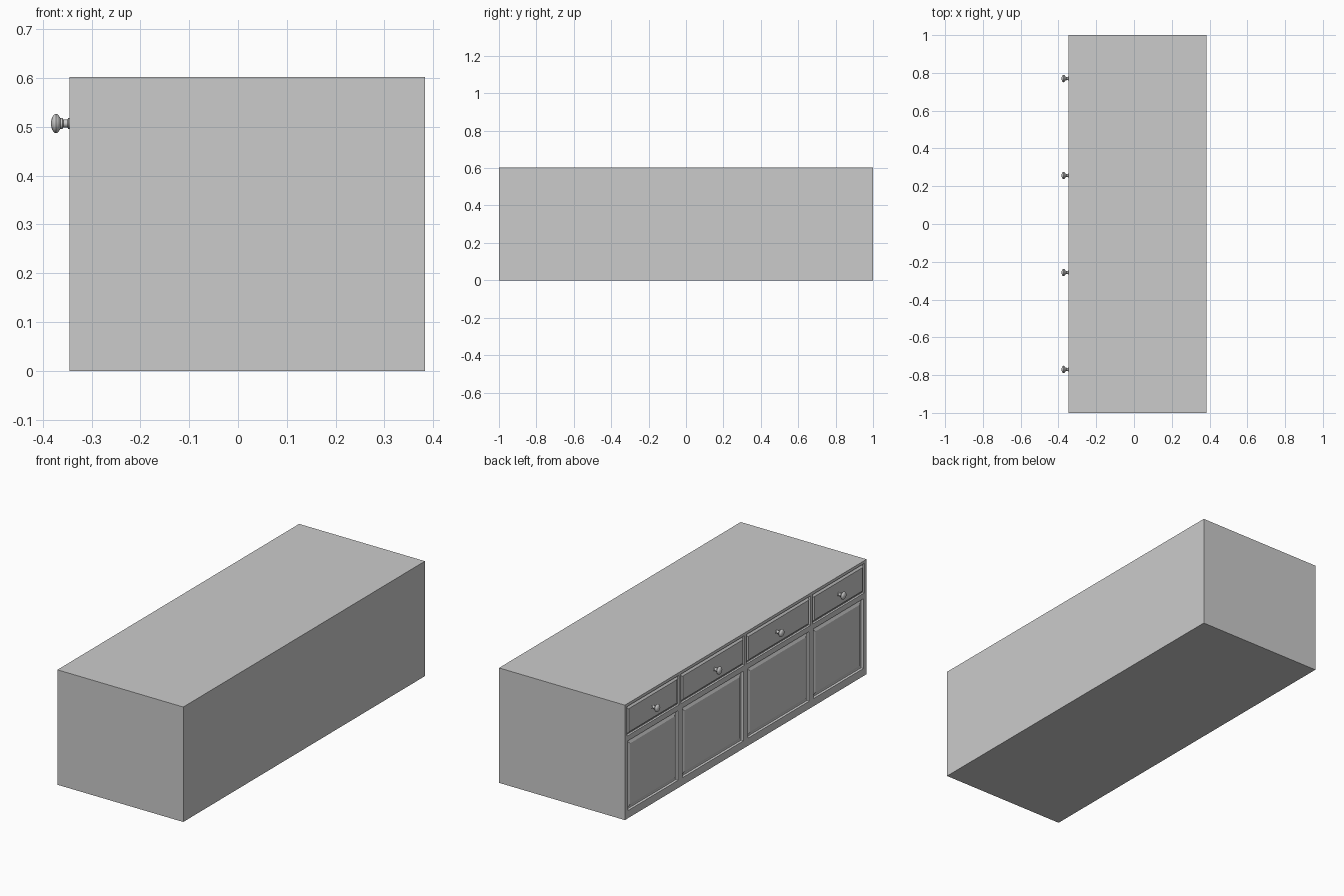
import bpy, bmesh, math
from mathutils import Vector

if "Cube" in bpy.data.objects:
    bpy.data.objects.remove(bpy.data.objects["Cube"])

XF, XB, H = -0.346, 0.383, 0.602     # cabinet face, back, height
DRAWER_Z, DOOR_Z = (0.433, 0.587), (0.04, 0.405)
# column edges (drawer span, door span); mirrored across y = 0
COLUMNS = [((0.008, 0.535), (0.02, 0.525)), ((0.552, 0.983), (0.56, 0.973))]


def make_object(name, bm):
    me = bpy.data.meshes.new(name)
    bmesh.ops.recalc_face_normals(bm, faces=bm.faces[:])
    bm.to_mesh(me)
    bm.free()
    ob = bpy.data.objects.new(name, me)
    bpy.context.collection.objects.link(ob)
    return ob


# carcass with drawer and door panels moulded into its face
bm = bmesh.new()
bmesh.ops.create_cube(bm, size=1)
for v in bm.verts:
    v.co = Vector((XF if v.co.x < 0 else XB, v.co.y * 2, (v.co.z + 0.5) * H))
bm.normal_update()


def front_faces():
    return [f for f in bm.faces if f.normal.x < -0.99]


def cut(co, no):
    fs = front_faces()
    geom = fs + list({e for f in fs for e in f.edges}) + list({v for f in fs for v in f.verts})
    bmesh.ops.bisect_plane(bm, geom=geom, dist=1e-6, plane_co=co, plane_no=no)
    bm.normal_update()


for z in DRAWER_Z + DOOR_Z:
    cut((0, 0, z), (0, 0, 1))
for drawer, door in COLUMNS:
    for y in drawer + door:
        cut((0, y, 0), (0, 1, 0))
        cut((0, -y, 0), (0, 1, 0))


def mould(span, zs, steps):
    # merge the cells of one panel, then inset in steps of (width, depth)
    cells = [f for f in front_faces()
             if span[0] < f.calc_center_median().y < span[1]
             and zs[0] < f.calc_center_median().z < zs[1]]
    if len(cells) > 1:
        cells = bmesh.ops.dissolve_faces(bm, faces=cells)["region"]
    for width, depth in steps:
        bmesh.ops.inset_region(bm, faces=cells, thickness=width, depth=depth,
                               use_even_offset=True)
    bm.normal_update()


for drawer, door in COLUMNS:
    for s in (1, -1):
        mould(sorted((s * drawer[0], s * drawer[1])), DRAWER_Z,
              [(0.002, -0.008), (0.004, 0), (0.01, 0.008)])
        mould(sorted((s * door[0], s * door[1])), DOOR_Z,
              [(0.003, -0.01), (0.008, 0), (0.012, 0.006)])
make_object("cabinet", bm)

# turned drawer knobs: (distance from face, radius)
PROFILE = [(-0.002, 0.011), (0.002, 0.011), (0.004, 0.008), (0.012, 0.008),
           (0.014, 0.011), (0.018, 0.011), (0.020, 0.014), (0.023, 0.0185),
           (0.027, 0.020), (0.031, 0.0185), (0.035, 0.013), (0.037, 0.006), (0.0375, 0)]


def knob(name, y):
    bm = bmesh.new()
    vs = [bm.verts.new((XF - d, y, 0.507 + r)) for d, r in PROFILE]
    es = [bm.edges.new(p) for p in zip(vs, vs[1:])]
    bmesh.ops.spin(bm, geom=vs + es, cent=(XF, y, 0.507), axis=(1, 0, 0),
                   angle=2 * math.pi, steps=24)
    bmesh.ops.remove_doubles(bm, verts=bm.verts[:], dist=1e-5)
    ob = make_object(name, bm)
    bpy.ops.object.select_all(action='DESELECT')
    ob.select_set(True)
    bpy.context.view_layer.objects.active = ob
    bpy.ops.object.shade_smooth_by_angle(angle=math.radians(40))


for i, y in enumerate((-0.77, -0.257, 0.257, 0.77)):
    knob(f"drawer_knob_{i + 1}", y)
